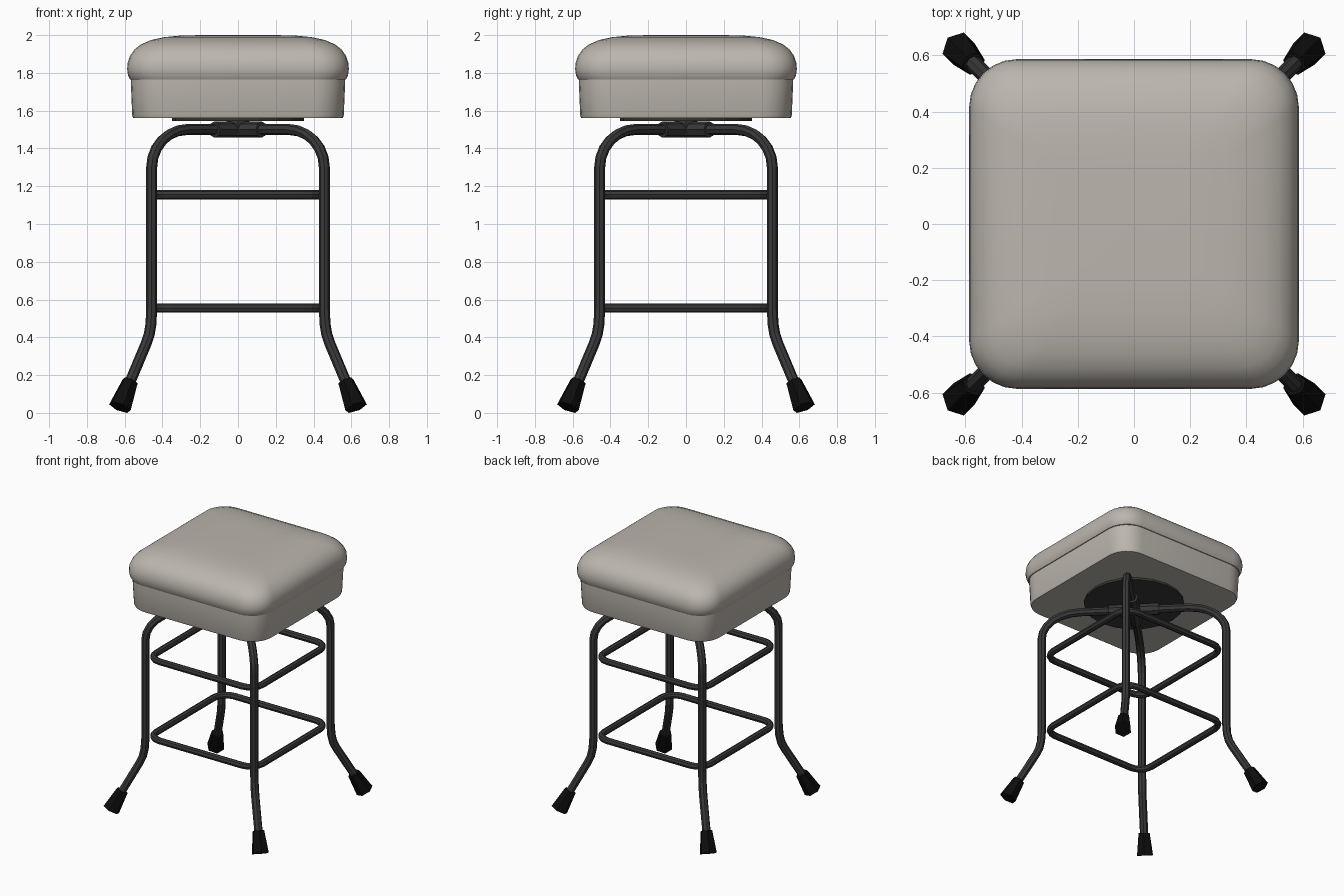
import bpy, bmesh, math
from mathutils import Vector

cube = bpy.data.objects.get("Cube")
if cube:
    bpy.data.objects.remove(cube, do_unlink=True)


def material(name, color):
    m = bpy.data.materials.new(name)
    m.use_nodes = True
    m.diffuse_color = (*color, 1)
    m.node_tree.nodes["Principled BSDF"].inputs["Base Color"].default_value = (*color, 1)
    return m


CREAM = material("cream_vinyl", (0.50, 0.465, 0.42))
METAL = material("dark_metal", (0.04, 0.04, 0.042))
RUBBER = material("black_rubber", (0.004, 0.004, 0.004))


def activate(ob):
    bpy.ops.object.select_all(action='DESELECT')
    ob.select_set(True)
    bpy.context.view_layer.objects.active = ob


def finish(ob, mat, angle=None):
    ob.data.materials.clear()
    ob.data.materials.append(mat)
    if angle:
        activate(ob)
        bpy.ops.object.shade_smooth_by_angle(angle=math.radians(angle))
    return ob


def rounded_square(half, radius, steps=6):
    pts = []
    for k in range(4):
        for i in range(steps + 1):
            a = math.pi / 2 * (k + i / steps)
            mid = math.pi / 2 * k + math.pi / 4
            c = (half - radius) * math.sqrt(2)
            pts.append((c * math.cos(mid) + radius * math.cos(a),
                        c * math.sin(mid) + radius * math.sin(a)))
    return pts


def lofted_pad(name, profile, mat):
    """Stack of rounded squares given as (half width, height)."""
    bm = bmesh.new()
    rings = [[bm.verts.new((x, y, z)) for x, y in rounded_square(h, h * 0.29)]
             for h, z in profile]
    for a, b in zip(rings, rings[1:]):
        for i in range(len(a)):
            j = (i + 1) % len(a)
            bm.faces.new((a[i], a[j], b[j], b[i]))
    bm.faces.new(rings[-1])
    bm.faces.new(rings[0][::-1])
    me = bpy.data.meshes.new(name)
    bm.to_mesh(me)
    bm.free()
    ob = bpy.data.objects.new(name, me)
    bpy.context.collection.objects.link(ob)
    return finish(ob, mat, 40)


def tube(name, pts, radius, mat, cyclic=False):
    cu = bpy.data.curves.new(name, 'CURVE')
    cu.dimensions = '3D'
    cu.bevel_depth = radius
    cu.bevel_resolution = 2
    cu.use_fill_caps = not cyclic
    sp = cu.splines.new('POLY')
    sp.points.add(len(pts) - 1)
    for p, co in zip(sp.points, pts):
        p.co = (*co, 1)
    sp.use_cyclic_u = cyclic
    ob = bpy.data.objects.new(name, cu)
    bpy.context.collection.objects.link(ob)
    activate(ob)
    bpy.ops.object.convert(target='MESH')
    ob = bpy.context.object
    ob.data.polygons.foreach_set("use_smooth", [False] * len(ob.data.polygons))
    return finish(ob, mat)


def rod(name, start, end, r1, r2, sides, mat):
    a, b = Vector(start), Vector(end)
    bpy.ops.mesh.primitive_cone_add(vertices=sides, radius1=r1, radius2=r2,
                                    depth=(b - a).length, location=(a + b) / 2)
    ob = bpy.context.object
    ob.name = name
    ob.rotation_euler = (b - a).to_track_quat('Z', 'Y').to_euler()
    return finish(ob, mat)


# Seat: upholstered base and domed cushion
lofted_pad("seat_base", [(0.555, 1.56), (0.56, 1.575), (0.567, 1.74), (0.567, 1.775)], CREAM)
lofted_pad("seat_cushion", [(0.555, 1.762), (0.572, 1.766), (0.582, 1.785), (0.587, 1.82),
                            (0.584, 1.855), (0.572, 1.89), (0.55, 1.922), (0.515, 1.95),
                            (0.46, 1.974), (0.39, 1.989), (0.31, 1.997), (0.2, 2.0)], CREAM)

# Swivel plate and hub under the seat
rod("swivel_plate", (0, 0, 1.545), (0, 0, 1.562), 0.35, 0.35, 20, METAL)
rod("swivel_post", (0, 0, 1.47), (0, 0, 1.55), 0.06, 0.06, 8, METAL)

# Half leg outline as (diagonal offset, height), from the hub down to the foot
outline = [(0, 1.5), (0.27, 1.5)]
for i in range(1, 7):
    t = math.pi / 2 * i / 6
    outline.append((0.27 + 0.187 * math.sin(t), 1.3 + 0.2 * math.cos(t)))
outline += [(0.457, 0.55), (0.461, 0.47), (0.47, 0.415), (0.485, 0.37), (0.59, 0.12)]

# Two crossing frames, each with a hub sleeve
for name, s in (("leg_frame_a", 1), ("leg_frame_b", -1)):
    path = [(-d, -d * s, z) for d, z in outline[:0:-1]] + [(d, d * s, z) for d, z in outline]
    tube(name, path, 0.029, METAL)
    rod(name + "_sleeve", (-0.125, -0.125 * s, 1.5), (0.125, 0.125 * s, 1.5),
        0.043, 0.043, 8, METAL)

# Rubber feet
for sx, side in ((1, "left"), (-1, "right")):
    for sy, end in ((-1, "front"), (1, "back")):
        rod(f"foot_{end}_{side}", (0.625 * sx, 0.625 * sy, 0.03),
            (0.571 * sx, 0.571 * sy, 0.167), 0.062, 0.043, 6, RUBBER)

# Foot rest rings
for name, z in (("lower_ring", 0.555), ("upper_ring", 1.155)):
    tube(name, [(x, y, z) for x, y in rounded_square(0.445, 0.1, 4)], 0.024, METAL, True)
